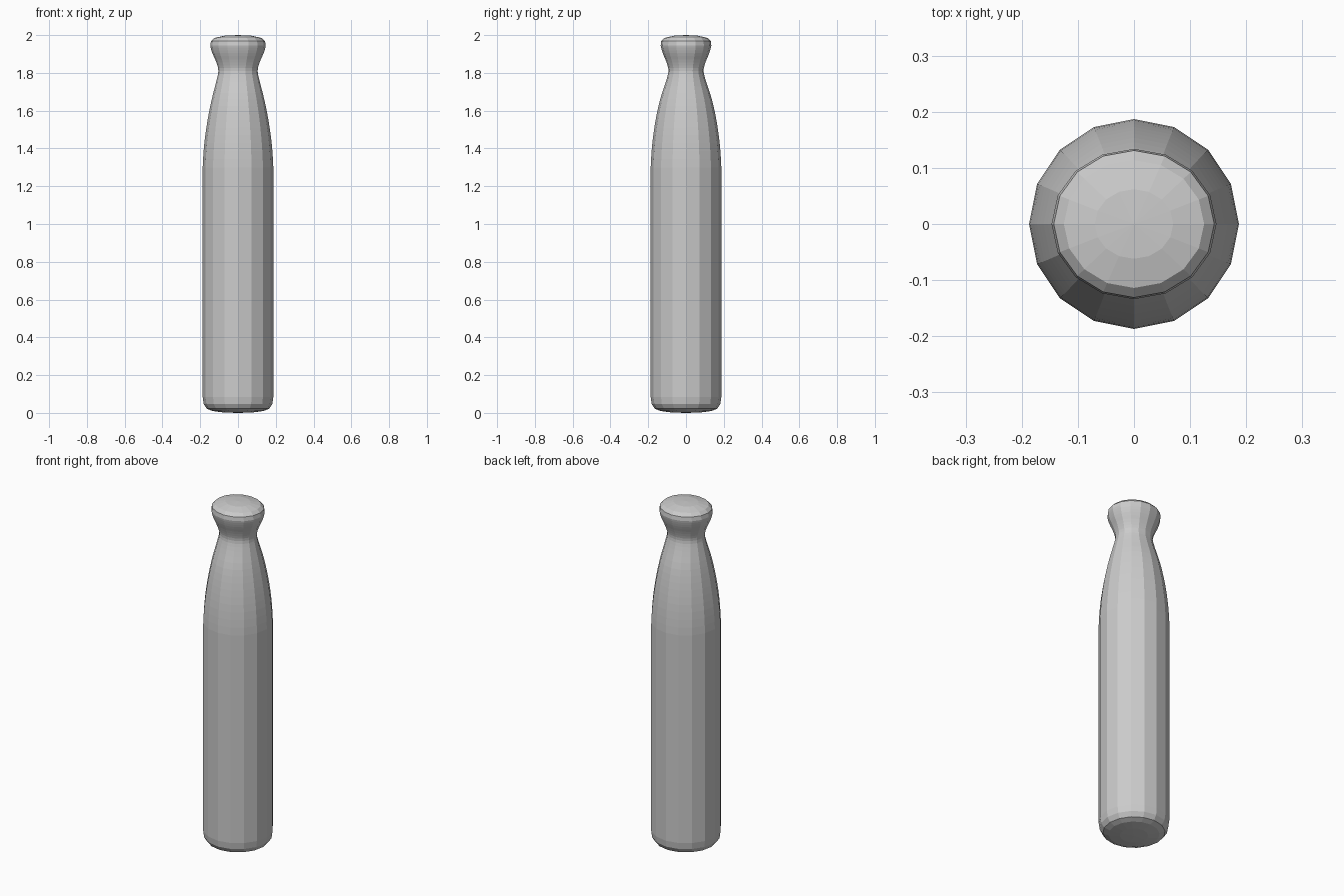
import bpy, bmesh, math
from mathutils import Vector

if "Cube" in bpy.data.objects:
    bpy.data.objects.remove(bpy.data.objects["Cube"])

SIDES = 16

# Control rings: half width in x, half width in y, height
profile = [
    (0.075, 0.075, 0.002), (0.135, 0.135, 0.010), (0.165, 0.165, 0.022),
    (0.182, 0.182, 0.048), (0.187, 0.187, 0.085),
    (0.187, 0.187, 0.70), (0.187, 0.187, 1.30),
    (0.178, 0.178, 1.43), (0.161, 0.161, 1.55), (0.139, 0.137, 1.66),
    (0.115, 0.106, 1.755), (0.104, 0.093, 1.81), (0.114, 0.103, 1.855),
    (0.136, 0.123, 1.905), (0.147, 0.134, 1.945), (0.143, 0.131, 1.968),
    (0.125, 0.114, 1.985), (0.070, 0.062, 1.997),
]


def smooth(points, first, last, steps=3):
    """Catmull-Rom refinement of the rings between first and last."""
    p = [Vector(q) for q in points]
    out = []
    for i in range(len(p) - 1):
        out.append(p[i])
        if first <= i < last:
            a, b, c, d = p[i - 1], p[i], p[i + 1], p[min(i + 2, len(p) - 1)]
            if i == first:
                a = b + (b - c)
                a.x, a.y = b.x, b.y
            for k in range(1, steps):
                t = k / steps
                out.append(0.5 * (2 * b + (c - a) * t
                                  + (2 * a - 5 * b + 4 * c - d) * t * t
                                  + (3 * b - a - 3 * c + d) * t ** 3))
    return out + [p[-1]]


bm = bmesh.new()
rings = []
for rx, ry, z in smooth(profile, 6, 14):
    rings.append([bm.verts.new((rx * math.cos(2 * math.pi * i / SIDES),
                                ry * math.sin(2 * math.pi * i / SIDES), z))
                  for i in range(SIDES)])

# Faceted wall
for low, high in zip(rings, rings[1:]):
    for i in range(SIDES):
        j = (i + 1) % SIDES
        bm.faces.new((low[i], low[j], high[j], high[i]))

# Slightly domed ends
for ring, z in ((rings[0], 0.0), (rings[-1], 2.0)):
    tip = bm.verts.new((0, 0, z))
    for i in range(SIDES):
        bm.faces.new((ring[i], ring[(i + 1) % SIDES], tip))

bmesh.ops.recalc_face_normals(bm, faces=bm.faces)
mesh = bpy.data.meshes.new("bottle_body")
bm.to_mesh(mesh)
bm.free()
bottle = bpy.data.objects.new("bottle_body", mesh)
bpy.context.collection.objects.link(bottle)
